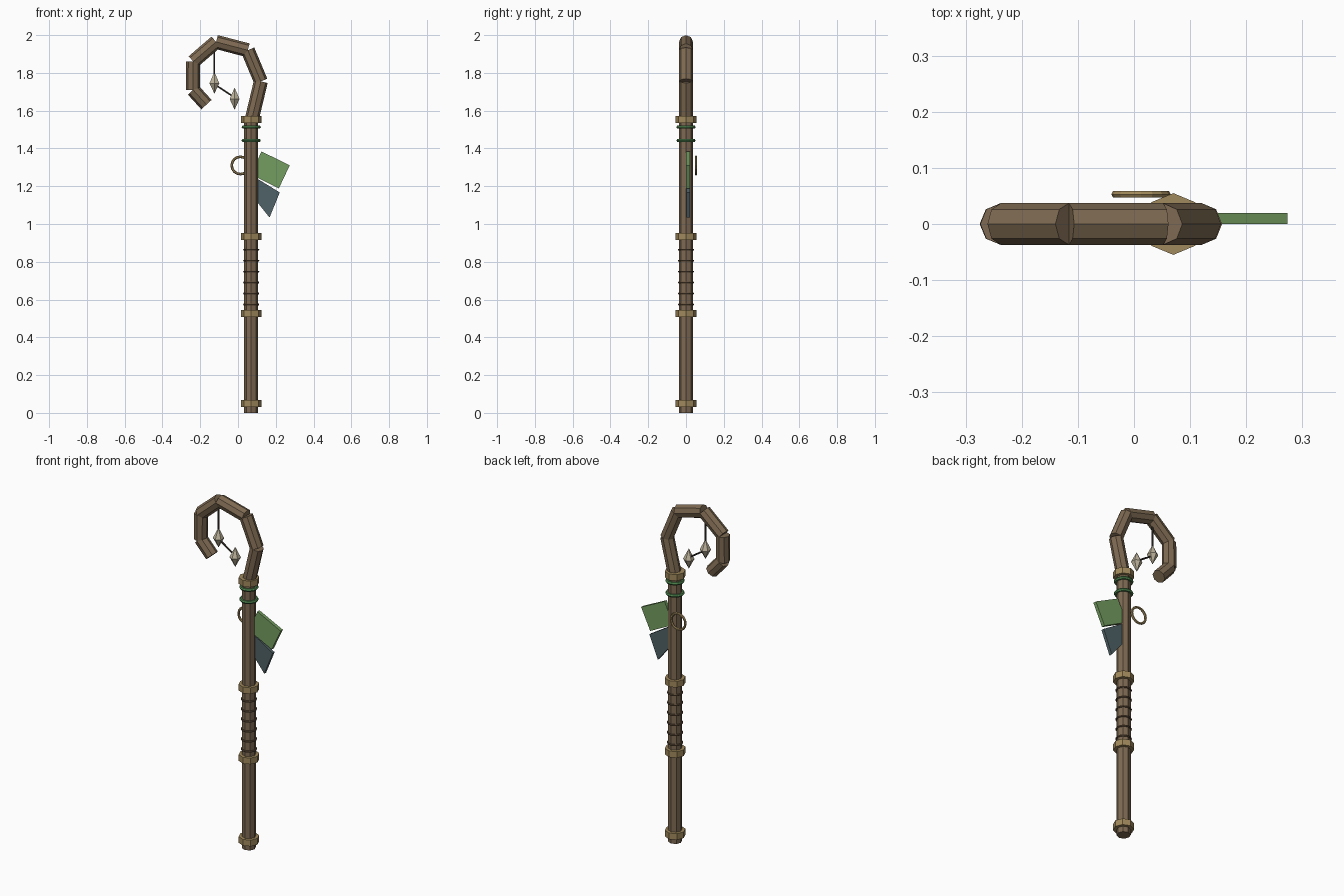
import bpy, bmesh, math
from mathutils import Vector

cube = bpy.data.objects.get("Cube")
if cube:
    bpy.data.objects.remove(cube)


def material(name, r, g, b):
    """Flat material from 0-255 display values, stored linear."""
    col = [((c / 255 + 0.055) / 1.055) ** 2.4 for c in (r, g, b)] + [1]
    m = bpy.data.materials.new(name)
    m.use_nodes = True
    m.diffuse_color = col
    bsdf = m.node_tree.nodes["Principled BSDF"]
    bsdf.inputs["Base Color"].default_value = col
    bsdf.inputs["Roughness"].default_value = 0.8
    return m


WOOD = material("brown wood", 126, 106, 82)
WRAP = material("dark leather", 98, 78, 58)
BRASS = material("old brass", 160, 137, 92)
VINE = material("vine green", 78, 132, 78)
LEAF = material("leaf green cloth", 116, 157, 96)
SLATE = material("slate cloth", 80, 98, 103)
BONE = material("pale bone", 190, 180, 156)
CORD = material("dark cord", 60, 54, 48)


def finish(name, mat):
    ob = bpy.context.object
    ob.name = name
    ob.data.materials.append(mat)
    return ob


def rod(name, a, b, radius, mat, sides=8):
    """Straight faceted rod between two points."""
    a, b = Vector(a), Vector(b)
    d = b - a
    # tilt about y only, so a corner always lies in the xz plane
    bpy.ops.mesh.primitive_cylinder_add(
        vertices=sides, radius=radius, depth=d.length, location=(a + b) / 2,
        rotation=(0, math.atan2(d.x, d.z), 0))
    return finish(name, mat)


def torus(name, loc, major, minor, mat, steps=16, sides=6, rot=(0, 0, 0)):
    bpy.ops.mesh.primitive_torus_add(
        location=loc, rotation=rot, major_radius=major, minor_radius=minor,
        major_segments=steps, minor_segments=sides)
    return finish(name, mat)


def plate(name, outline, y0, y1, mat):
    """Flat tag: xz outline extruded along y."""
    bm = bmesh.new()
    face = bm.faces.new([bm.verts.new((x, y0, z)) for x, z in outline])
    ext = bmesh.ops.extrude_face_region(bm, geom=[face])
    verts = [v for v in ext["geom"] if isinstance(v, bmesh.types.BMVert)]
    bmesh.ops.translate(bm, verts=verts, vec=(0, y1 - y0, 0))
    bmesh.ops.recalc_face_normals(bm, faces=bm.faces)
    me = bpy.data.meshes.new(name)
    bm.to_mesh(me)
    bm.free()
    ob = bpy.data.objects.new(name, me)
    bpy.context.collection.objects.link(ob)
    me.materials.append(mat)


def charm(name, x, top, mid, low, mat):
    """Double-pointed hanging crystal."""
    for part, tip, flip in (("upper", top, 0), ("lower", low, math.pi)):
        bpy.ops.mesh.primitive_cone_add(
            vertices=6, radius1=0.03, radius2=0, depth=abs(tip - mid),
            end_fill_type='NOTHING', location=(x, 0, (tip + mid) / 2),
            rotation=(flip, 0, 0))
        finish(f"{name}_{part}", mat)


SX = 0.07   # shaft axis
R = 0.037   # shaft radius

# Shaft and hook
rod("shaft", (SX, 0, 0), (SX, 0, 1.57), R, WOOD)
hook = [(0.072, 1.55), (0.121, 1.755), (0.052, 1.92), (-0.116, 1.964),
        (-0.237, 1.86), (-0.238, 1.71), (-0.167, 1.632)]
for i, (p, q) in enumerate(zip(hook, hook[1:])):
    rod(f"hook_segment_{i + 1}", (p[0], 0, p[1]), (q[0], 0, q[1]), R, WOOD)

# Brass collars
for i, z in enumerate((0.05, 0.526, 0.934, 1.553)):
    rod(f"collar_{i + 1}", (SX, 0, z - 0.018), (SX, 0, z + 0.018), 0.055, BRASS)

# Grip bindings
for i in range(6):
    torus(f"grip_binding_{i + 1}", (SX, 0, 0.574 + i * 0.058), 0.038, 0.005, WRAP)

# Green bands under the hook
for i, z in enumerate((1.442, 1.513)):
    torus(f"green_band_{i + 1}", (SX, 0, z), 0.042, 0.009, VINE)

# Brass ring behind the shaft
torus("back_ring", (0.0125, 0.053, 1.31), 0.046, 0.007, BRASS,
      rot=(math.pi / 2, 0, 0))

# Cloth tags
plate("green_tag", [(0.124, 1.384), (0.274, 1.311), (0.216, 1.188), (0.069, 1.262)],
      0, 0.02, LEAF)
plate("slate_tag", [(0.066, 1.262), (0.221, 1.167), (0.167, 1.034), (0.066, 1.16)],
      0.002, 0.02, SLATE)

# Hanging charms and cords
rod("hanging_cord", (-0.125, 0, 1.95), (-0.125, 0, 1.79), 0.005, CORD, 6)
rod("linking_cord", (-0.125, 0, 1.74), (-0.018, 0, 1.67), 0.005, CORD, 6)
charm("charm_high", -0.125, 1.805, 1.745, 1.69, BONE)
charm("charm_low", -0.018, 1.722, 1.662, 1.605, BONE)
